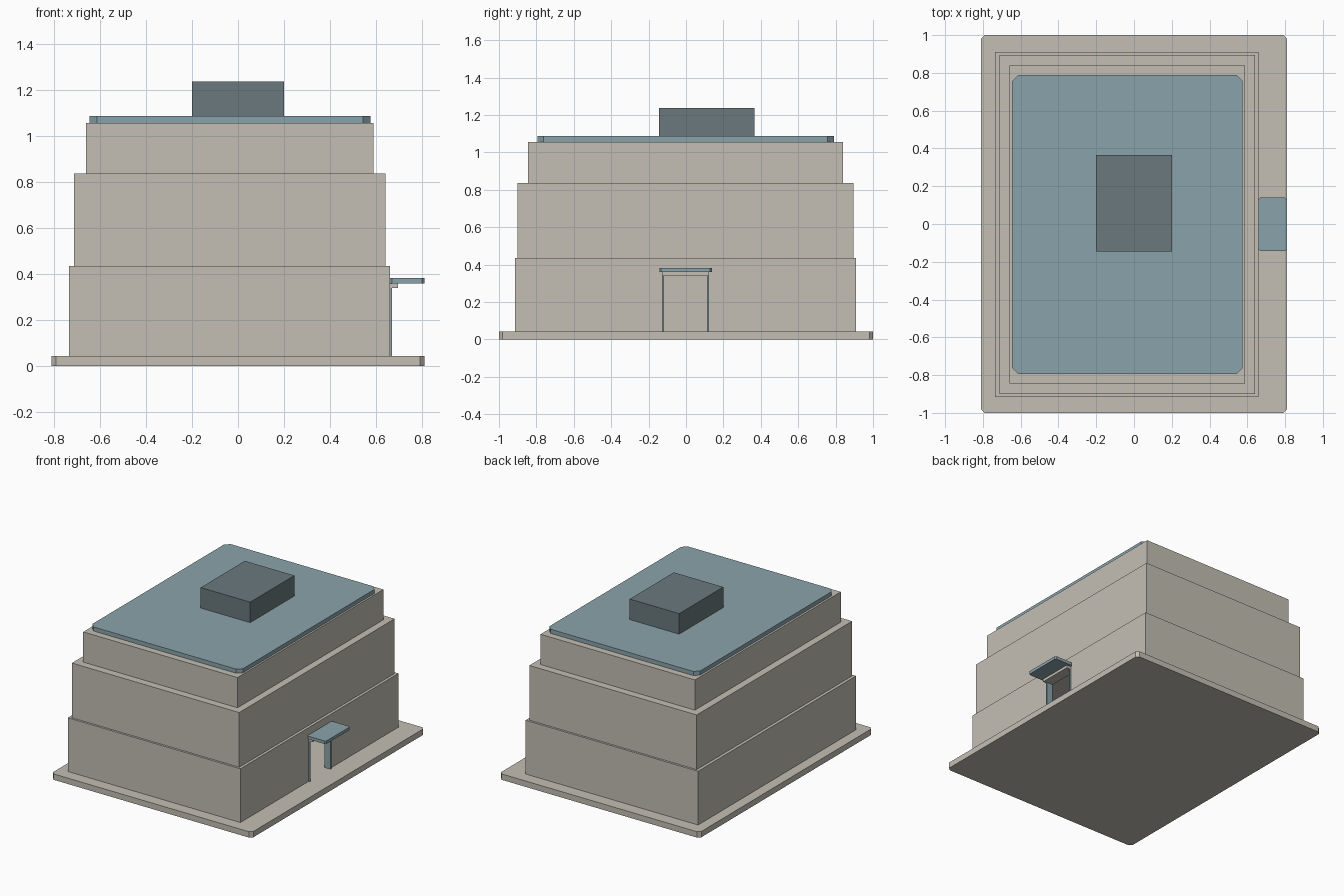
import bpy
import bmesh

cube = bpy.data.objects.get("Cube")
if cube:
    bpy.data.objects.remove(cube, do_unlink=True)


def make_material(name, rgb):
    mat = bpy.data.materials.new(name)
    mat.use_nodes = True
    mat.diffuse_color = (*rgb, 1)
    mat.node_tree.nodes["Principled BSDF"].inputs["Base Color"].default_value = (*rgb, 1)
    return mat


stone = make_material("warm stone", (0.55, 0.52, 0.455))
blue = make_material("slate blue", (0.255, 0.37, 0.41))
charcoal = make_material("dark slate", (0.144, 0.19, 0.205))


def box(name, xs, ys, zs, mat, chamfer=0):
    """Box between limits, with optionally cut vertical corners."""
    bm = bmesh.new()
    bmesh.ops.create_cube(bm, size=1)
    for v in bm.verts:
        for axis, (low, high) in enumerate((xs, ys, zs)):
            v.co[axis] = high if v.co[axis] > 0 else low
    if chamfer:
        upright = [e for e in bm.edges
                   if abs(e.verts[0].co.z - e.verts[1].co.z) > 1e-4]
        bmesh.ops.bevel(bm, geom=upright, offset=chamfer, segments=1,
                        affect='EDGES', offset_type='OFFSET')
    # Move the origin to the middle of the part
    centre = [sum(limits) / 2 for limits in (xs, ys, zs)]
    bmesh.ops.translate(bm, verts=bm.verts, vec=[-c for c in centre])
    mesh = bpy.data.meshes.new(name)
    bm.to_mesh(mesh)
    bm.free()
    mesh.materials.append(mat)
    obj = bpy.data.objects.new(name, mesh)
    obj.location = centre
    bpy.context.collection.objects.link(obj)
    return obj


def cut(target, cutter):
    mod = target.modifiers.new(cutter.name, 'BOOLEAN')
    mod.operation = 'DIFFERENCE'
    mod.solver = 'EXACT'
    mod.object = cutter
    cutter.hide_render = True
    cutter.hide_set(True)
    cutter.display_type = 'WIRE'


# Ground slab and stepped storeys
box("ground_slab", (-0.81, 0.81), (-1, 1), (0, 0.043), stone, 0.02)
lower = box("lower_storey", (-0.735, 0.66), (-0.915, 0.91), (0.043, 0.436), stone)
box("middle_storey", (-0.713, 0.64), (-0.9, 0.895), (0.436, 0.836), stone)
box("upper_storey", (-0.66, 0.588), (-0.845, 0.84), (0.836, 1.057), stone)

# Hollow ground floor with a doorway on the left side
cut(lower, box("room_cutter", (-0.695, 0.62), (-0.875, 0.87), (0, 0.42), stone))
cut(lower, box("doorway_cutter", (0.6, 0.7), (-0.128, 0.122), (0, 0.36), stone))

# Roof plate and rooftop plant room
box("roof_plate", (-0.645, 0.575), (-0.795, 0.79), (1.057, 1.087), blue, 0.033)
box("rooftop_block", (-0.2, 0.2), (-0.145, 0.365), (1.087, 1.237), charcoal)

# Door frame, lintel and canopy
for side, y in (("right", -0.123), ("left", 0.117)):
    box(f"door_post_{side}", (0.62, 0.67), (y - 0.005, y + 0.005), (0.043, 0.34), blue)
box("door_lintel", (0.62, 0.695), (-0.128, 0.122), (0.34, 0.36), stone)
box("door_canopy", (0.658, 0.81), (-0.143, 0.139), (0.36, 0.382), blue, 0.01)
